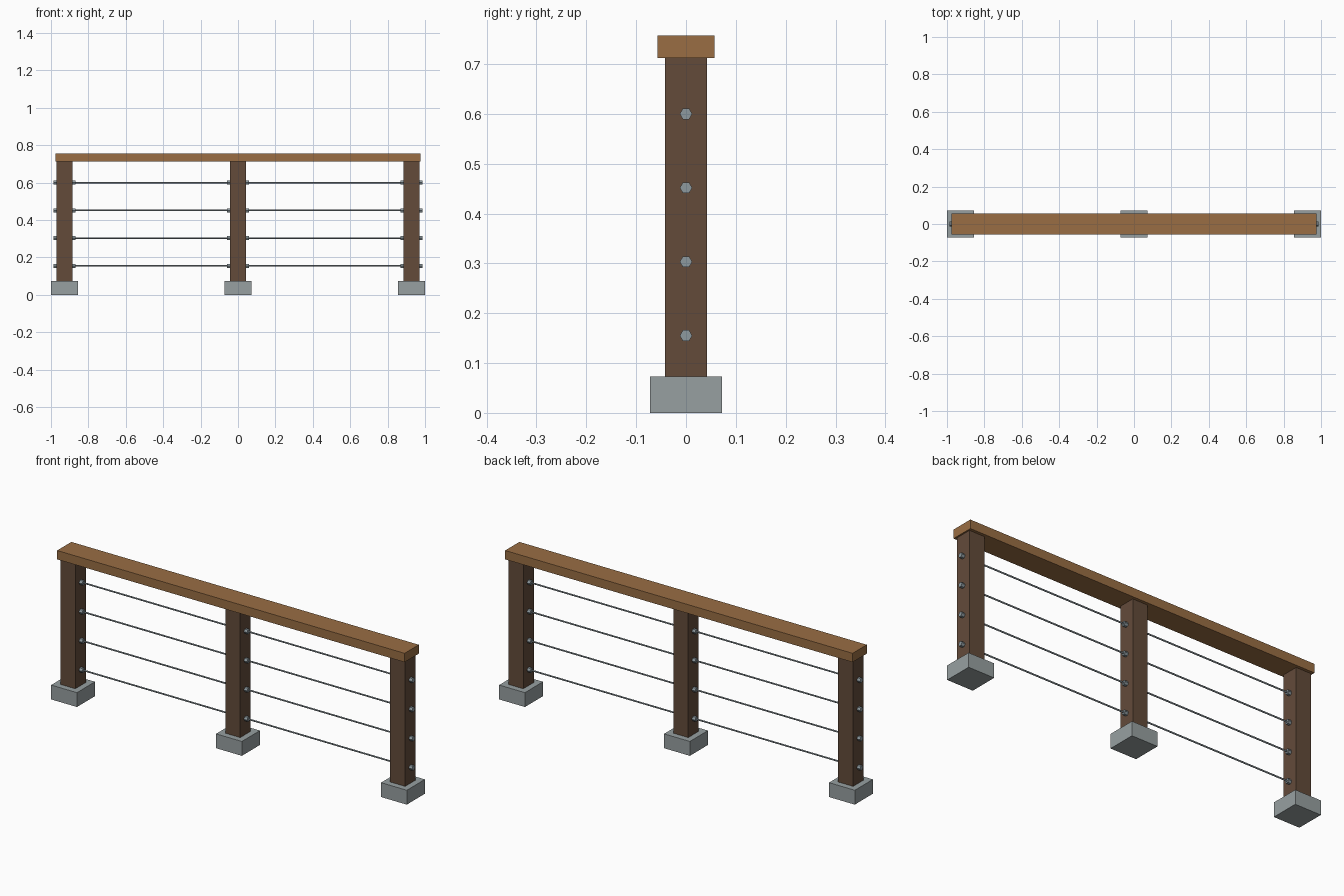
import bpy
import math

if "Cube" in bpy.data.objects:
    bpy.data.objects.remove(bpy.data.objects["Cube"], do_unlink=True)


def material(name, color):
    mat = bpy.data.materials.new(name)
    mat.use_nodes = True
    mat.diffuse_color = (*color, 1)
    mat.node_tree.nodes["Principled BSDF"].inputs["Base Color"].default_value = (*color, 1)
    return mat


concrete = material("concrete_grey", (0.31, 0.35, 0.355))
dark_wood = material("dark_wood", (0.125, 0.070, 0.042))
rail_wood = material("rail_wood", (0.32, 0.155, 0.057))
steel = material("steel_grey", (0.27, 0.32, 0.345))


def box(name, x, z_low, z_high, size_x, size_y, mat):
    bpy.ops.mesh.primitive_cube_add(size=1, location=(x, 0, (z_low + z_high) / 2))
    obj = bpy.context.object
    obj.name = name
    obj.scale = (size_x, size_y, z_high - z_low)
    bpy.ops.object.transform_apply(location=False, rotation=False, scale=True)
    obj.data.materials.append(mat)


def rod(name, x, z, radius, length, sides):
    bpy.ops.mesh.primitive_cylinder_add(vertices=sides, radius=radius, depth=length,
                                        location=(x, 0, z),
                                        rotation=(0, math.pi / 2, 0))
    obj = bpy.context.object
    obj.name = name
    obj.data.materials.append(steel)
    return obj


BASE, POST, FITTING = 0.145, 0.084, 0.018
BASE_TOP, POST_TOP, RAIL_TOP = 0.073, 0.712, 0.757
POST_X = {"right": -0.9275, "middle": 0, "left": 0.9275}
CABLE_Z = [0.155 + 0.1483 * i for i in range(4)]

# Posts on concrete footings, with hexagonal cable fittings on both faces
for side, x in POST_X.items():
    box(f"{side}_footing", x, 0, BASE_TOP, BASE, BASE, concrete)
    box(f"{side}_post", x, BASE_TOP, POST_TOP, POST, POST, dark_wood)
    for i, z in enumerate(CABLE_Z):
        for label, d in (("outer", -1), ("inner", 1)):
            rod(f"{side}_{label}_fitting_{i + 1}", x + d * (POST + FITTING) / 2, z,
                0.0125, FITTING, 6)

# Cables strung through the posts
for i, z in enumerate(CABLE_Z):
    rod(f"cable_{i + 1}", 0, z, 0.004, 2 * POST_X["left"], 8)
    bpy.ops.object.shade_smooth_by_angle(angle=math.radians(50))

# Handrail
box("handrail", 0, POST_TOP, RAIL_TOP, 1.954, 0.114, rail_wood)
